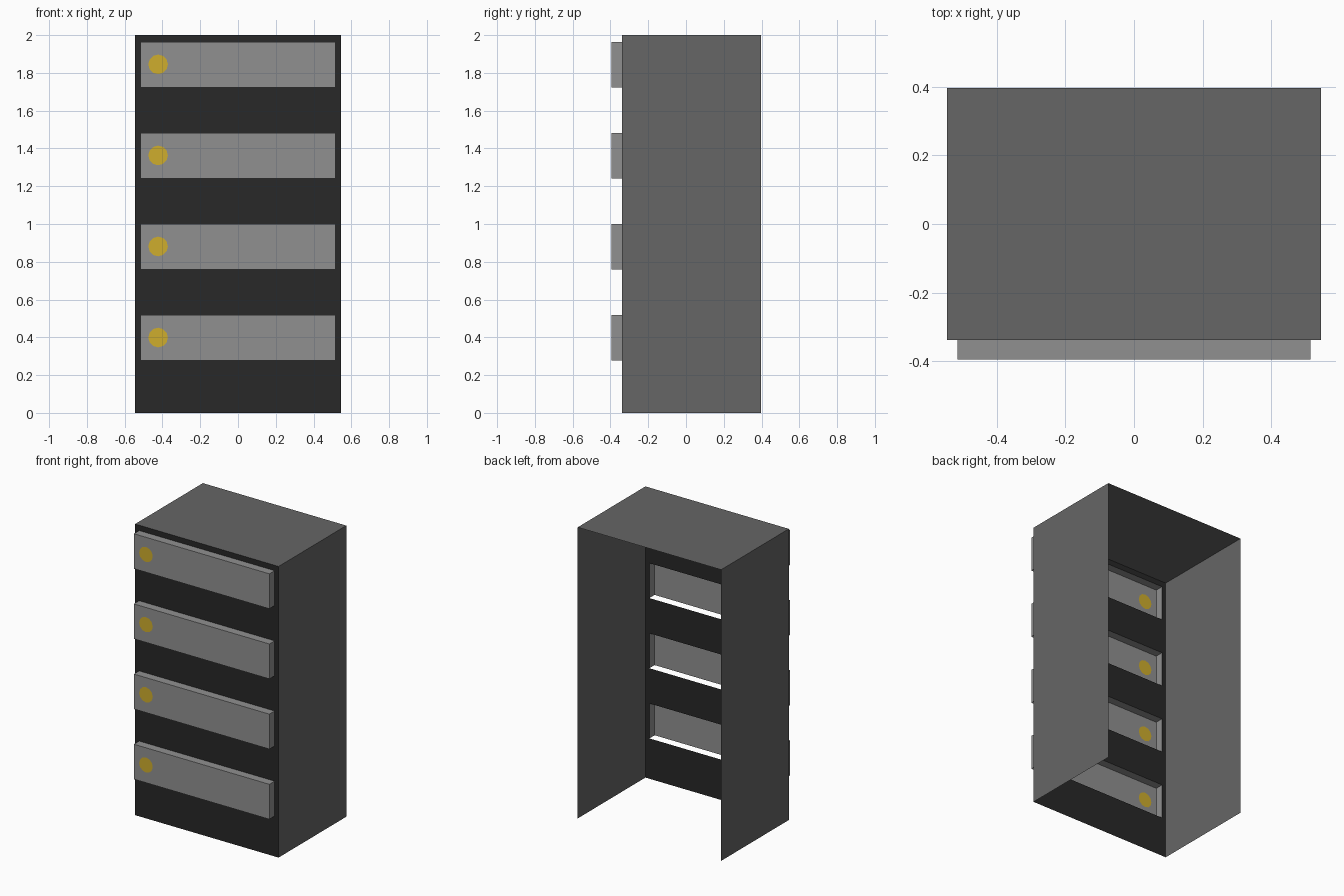
import bpy, bmesh, math

if "Cube" in bpy.data.objects:
    bpy.data.objects.remove(bpy.data.objects["Cube"])

def material(name, rgb):
    m = bpy.data.materials.new(name)
    m.diffuse_color = (*rgb, 1)
    m.use_nodes = True
    m.node_tree.nodes["Principled BSDF"].inputs["Base Color"].default_value = m.diffuse_color
    return m

BODY = material("mid_grey", (0.133, 0.133, 0.133))
PANEL = material("charcoal", (0.021, 0.021, 0.021))
DRAWER = material("light_grey", (0.28, 0.28, 0.28))
GOLD = material("gold", (0.62, 0.42, 0.027))

W, YF, YB, H = 0.545, -0.338, 0.397, 2.0      # cabinet half width, front, back, height
DW, DY, DH = 0.515, -0.395, 0.24              # drawer half width, front, height
BOTTOMS = [0.277 + 0.482 * i for i in range(4)]


def finish(name, bm, mat):
    me = bpy.data.meshes.new(name)
    bm.to_mesh(me)
    bm.free()
    me.materials.append(mat)
    bpy.context.collection.objects.link(bpy.data.objects.new(name, me))


def rect(w, z0, z1):
    return [(-w, z0), (w, z0), (w, z1), (-w, z1)]


def circle(x, z, r, n=12):
    return [(x + r * math.cos(2 * math.pi * i / n), z + r * math.sin(2 * math.pi * i / n))
            for i in range(n)]


def add_sheet(bm, loops, y):
    """Front-facing flat sheet: first loop is the outline, the others are holes."""
    edges = []
    for loop in loops:
        vs = [bm.verts.new((x, y, z)) for x, z in loop]
        edges += [bm.edges.new((vs[i - 1], vs[i])) for i in range(len(vs))]
    bmesh.ops.triangle_fill(bm, use_beauty=True, use_dissolve=False,
                            edges=edges, normal=(0, -1, 0))
    for f in bm.faces:
        f.normal_update()
        if f.normal.y > 0:
            f.normal_flip()


def add_hood(bm, w, y0, y1, z0, z1):
    """Left side, right side and top, open at the back and underneath."""
    quads = [
        [(-w, y0, z0), (-w, y0, z1), (-w, y1, z1), (-w, y1, z0)],
        [(w, y0, z0), (w, y1, z0), (w, y1, z1), (w, y0, z1)],
        [(-w, y0, z1), (w, y0, z1), (w, y1, z1), (-w, y1, z1)],
    ]
    for q in quads:
        bm.faces.new([bm.verts.new(p) for p in q])


# Cabinet sides and top
bm = bmesh.new()
add_hood(bm, W, YF, YB, 0, H)
finish("cabinet_shell", bm, BODY)

# Front panel with four drawer openings
bm = bmesh.new()
add_sheet(bm, [rect(W, 0, H)] + [rect(DW, z, z + DH) for z in BOTTOMS], YF)
finish("front_panel", bm, PANEL)

# Hollow drawers, each with a flat round handle set into its face
for i, z in enumerate(BOTTOMS):
    disc = circle(-0.423, z + DH / 2 + 0.002, 0.052)
    bm = bmesh.new()
    add_sheet(bm, [rect(DW, z, z + DH), disc], DY)
    add_hood(bm, DW, DY, YF, z, z + DH)
    bmesh.ops.remove_doubles(bm, verts=bm.verts[:], dist=1e-5)
    finish(f"drawer_{i + 1}", bm, DRAWER)

    bm = bmesh.new()
    bm.faces.new([bm.verts.new((x, DY, zz)) for x, zz in disc])
    finish(f"handle_{i + 1}", bm, GOLD)
